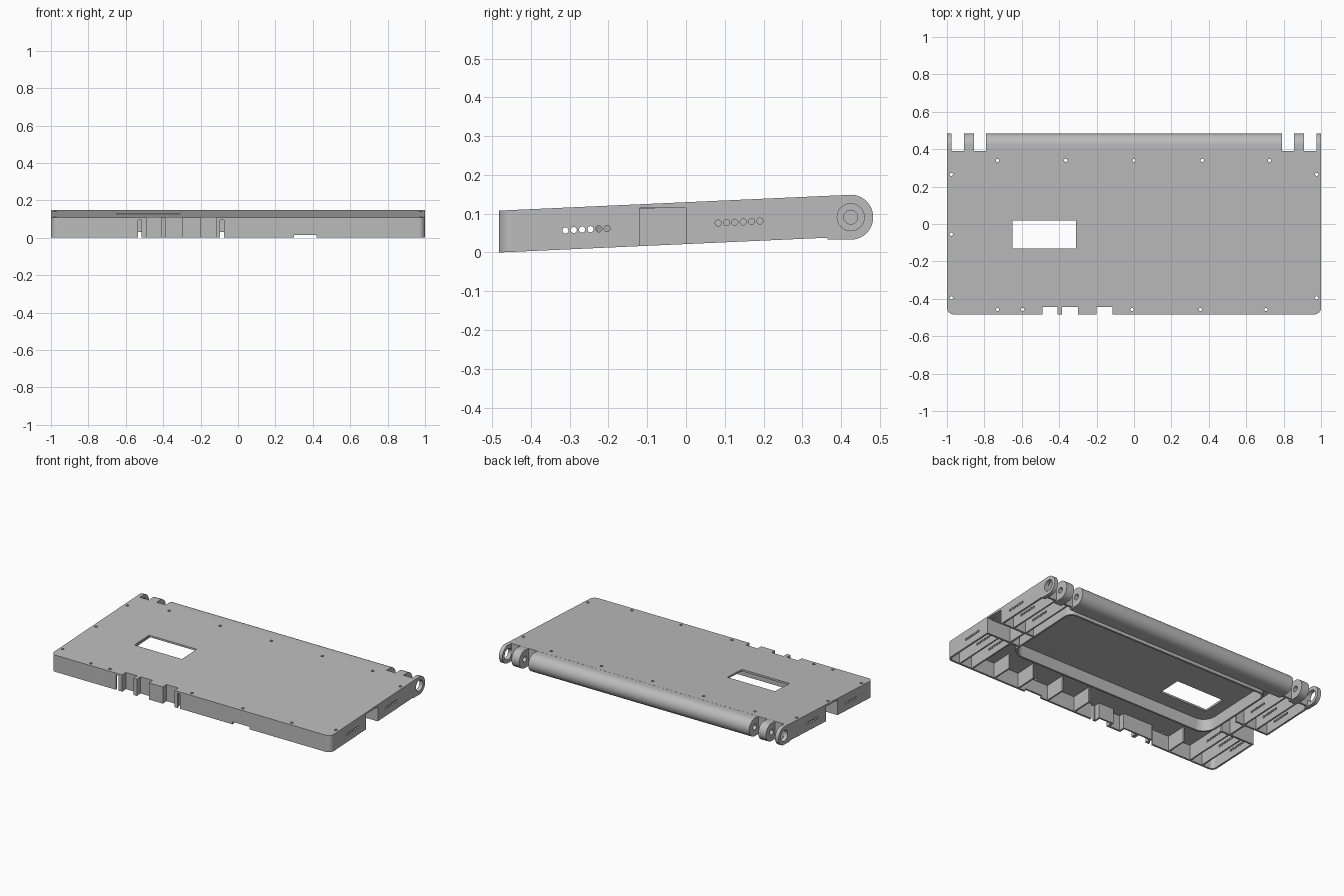
import bpy, bmesh, math
from mathutils import Matrix

cube = bpy.data.objects.get("Cube")
if cube:
    bpy.data.objects.remove(cube, do_unlink=True)

gray = bpy.data.materials.new("plain gray")
gray.use_nodes = True
gray.diffuse_color = (0.5, 0.5, 0.5, 1)
gray.node_tree.nodes["Principled BSDF"].inputs["Base Color"].default_value = (0.5, 0.5, 0.5, 1)

SLOPE, WALL, PLATE = 0.045, 0.012, 0.012
FRONT, BACK = -0.483, 0.39


def bottom(y):
    return (y - FRONT) * SLOPE


def top(y):
    return 0.108 + bottom(y)


def under(y):
    return top(y) - PLATE


def make(name, bm):
    bmesh.ops.recalc_face_normals(bm, faces=bm.faces)
    mesh = bpy.data.meshes.new(name)
    bm.to_mesh(mesh)
    bm.free()
    mesh.materials.append(gray)
    ob = bpy.data.objects.new(name, mesh)
    bpy.context.collection.objects.link(ob)
    return ob


def loft(bm, low, high):
    a = [bm.verts.new(p) for p in low]
    b = [bm.verts.new(p) for p in high]
    bm.faces.new(a)
    bm.faces.new(b)
    for i in range(len(a)):
        j = (i + 1) % len(a)
        bm.faces.new((a[i], a[j], b[j], b[i]))


def prism(bm, outline, low=bottom, high=under):
    """Plan outline standing between two sloped planes."""
    loft(bm, [(x, y, low(y)) for x, y in outline], [(x, y, high(y)) for x, y in outline])


def rect(x0, x1, y0, y1):
    return [(x0, y0), (x1, y0), (x1, y1), (x0, y1)]


def rounded(x0, x1, y0, y1, r_front, r_back):
    pts = []
    for k, (cx, cy, r) in enumerate(((x0, y0, r_front), (x1, y0, r_front),
                                     (x1, y1, r_back), (x0, y1, r_back))):
        sx, sy = (1 if cx == x0 else -1), (1 if cy == y0 else -1)
        steps = 8 if r else 0
        for i in range(steps + 1):
            a = math.pi + k * math.pi / 2 + (i / steps * math.pi / 2 if steps else 0)
            pts.append((cx + sx * r + r * math.cos(a), cy + sy * r + r * math.sin(a)))
    return pts


def cylinder(bm, axis, centre, r, length, sides=16):
    turn = Matrix.Rotation(math.pi / 2, 4, 'Y') if axis == 'X' else Matrix()
    bmesh.ops.create_cone(bm, cap_ends=True, segments=sides, radius1=r, radius2=r,
                          depth=length, matrix=Matrix.Translation(centre) @ turn)


def cut(ob, bm):
    cutter = make("cutter", bm)
    cutter.hide_render = True
    mod = ob.modifiers.new("cut", 'BOOLEAN')
    mod.operation, mod.solver, mod.object = 'DIFFERENCE', 'EXACT', cutter
    bpy.context.view_layer.objects.active = ob
    bpy.ops.object.modifier_apply(modifier=mod.name)
    bpy.data.objects.remove(cutter, do_unlink=True)


def smooth(ob):
    bpy.ops.object.select_all(action='DESELECT')
    ob.select_set(True)
    bpy.context.view_layer.objects.active = ob
    bpy.ops.object.shade_smooth_by_angle(angle=math.radians(30))


def below(y):
    return -0.1


def above(y):
    return 0.3


def vent_holes():
    """Two rows of round vents through each end."""
    bm = bmesh.new()
    for side in (-1, 1):
        for start, z in ((-0.311, 0.057), (0.083, 0.076)):
            for i in range(6):
                cylinder(bm, 'X', (side * 0.9, start + i * 0.0215, z + i * 0.001), 0.008, 0.24)
    return bm


# Main shell: wedge, hollow from below
bm = bmesh.new()
prism(bm, rounded(-1, 1, FRONT, BACK, 0.035, 0), bottom, top)
shell = make("case_shell", bm)
bm = bmesh.new()
prism(bm, rounded(-1 + WALL, 1 - WALL, FRONT + WALL, BACK - WALL, 0.025, 0), below, under)
cut(shell, bm)

# Window, front ports, slits, finger slot and side notches
bm = bmesh.new()
prism(bm, rect(-0.65, -0.31, -0.13, 0.02), below, above)
ports = ((-0.49, -0.41), (-0.385, -0.30), (-0.20, -0.115))
for x0, x1 in ports:
    prism(bm, rect(x0, x1, -0.5, -0.445), below, above)
for x0 in (-0.535, -0.095):
    prism(bm, rect(x0, x0 + 0.02, -0.5, -0.46), below, lambda y: 0.096)
prism(bm, rect(0.30, 0.42, -0.5, -0.46), below, lambda y: 0.016)
for x0, x1 in ((-1.02, -0.97), (0.97, 1.02)):
    prism(bm, rect(x0, x1, -0.12, 0), below, lambda y: 0.115)
cut(shell, bm)

# Screw holes
bm = bmesh.new()
screws = [(x, 0.34) for x in (-0.73, -0.365, 0, 0.365, 0.725)]
screws += [(x, -0.457) for x in (-0.73, -0.595, -0.01, 0.355, 0.705)]
screws += [(s * 0.977, y) for s in (-1, 1) for y in (0.265, -0.395)] + [(-0.977, -0.055)]
for x, y in screws:
    cylinder(bm, 'Z', (x, y, 0.15), 0.009, 0.12, 12)
cut(shell, bm)
cut(shell, vent_holes())
smooth(shell)

# Recess walls behind the front ports
bm = bmesh.new()
for x0, x1 in ports:
    prism(bm, rect(x0 - 0.012, x1 + 0.012, -0.445, -0.435))
    for x in (x0 - 0.012, x1):
        prism(bm, rect(x, x + 0.012, FRONT + WALL, -0.445))
make("port_recesses", bm)

# Inner rounded frame around the central bay
bm = bmesh.new()
frame_low = lambda y: bottom(y) + 0.02
prism(bm, rounded(-0.74, 0.74, -0.235, 0.31, 0.09, 0.05), frame_low, under)
frame = make("inner_frame", bm)
bm = bmesh.new()
prism(bm, rounded(-0.728, 0.728, -0.223, 0.298, 0.078, 0.04), below, above)
cut(frame, bm)
smooth(frame)

# End ribs with vents, and the pockets behind the side notches
bm = bmesh.new()
for s in (-1, 1):
    for x in (0.82, 0.91):
        for y0, y1 in ((FRONT + WALL, -0.132), (0.012, BACK - WALL)):
            prism(bm, rect(s * x - 0.005, s * x + 0.005, y0, y1))
ribs = make("end_ribs", bm)
cut(ribs, vent_holes())

bm = bmesh.new()
for s in (-1, 1):
    for y0 in (-0.132, 0):
        prism(bm, rect(*sorted((s * 0.76, s * 0.99)), y0, y0 + 0.012))
    prism(bm, rect(*sorted((s * 0.82, s * 0.832)), -0.12, 0))
make("notch_pockets", bm)

# Short ribs behind the front wall
bm = bmesh.new()
for x in (-0.66, 0.05, 0.25, 0.47, 0.65):
    prism(bm, rect(x - 0.005, x + 0.005, FRONT + WALL, -0.34))
make("front_ribs", bm)

# Hinge parts along the back edge
HY, HZ, HR = 0.425, 0.091, 0.058
profile = [(0.365, 0.033), (HY, 0.033)]
profile += [(HY + HR * math.cos(a), HZ + HR * math.sin(a))
            for a in (math.pi * (i / 24 - 0.5) for i in range(1, 24))]
profile += [(HY, HZ + HR), (0.365, top(0.365) - 0.001)]


def hinge(name, x0, x1, hole_r, hole_x, hole_len):
    bm = bmesh.new()
    # slotted parts stay joined to the shell at its back wall
    loft(bm, [(x0, y, z) for y, z in profile], [(x1, y, z) for y, z in profile])
    ob = make(name, bm)
    bm = bmesh.new()
    for x in hole_x:
        cylinder(bm, 'X', (x, HY, HZ), hole_r, hole_len, 32)
    cut(ob, bm)
    smooth(ob)


hinge("hinge_rod", -0.79, 0.79, 0.018, (-0.79, 0.79), 0.1)
for name, s in (("right", -1), ("left", 1)):
    hinge(name + "_hinge_barrel", *sorted((s * 0.855, s * 0.91)), 0.018, (s * 0.88,), 0.2)
    hinge(name + "_hinge_ring", *sorted((s * 0.975, s)), 0.035, (s * 0.98,), 0.2)
